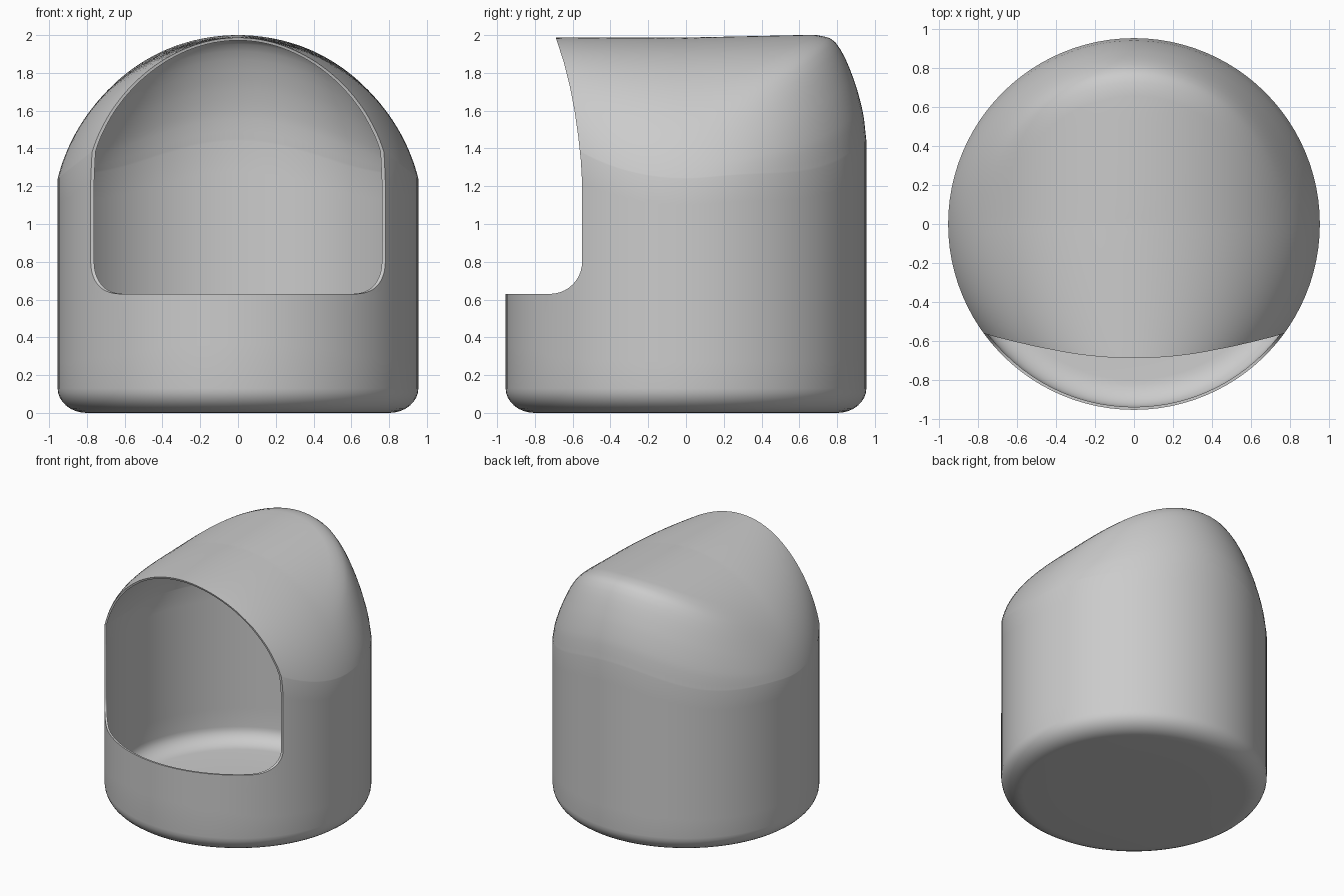
import bpy, bmesh, math

if "Cube" in bpy.data.objects:
    bpy.data.objects.remove(bpy.data.objects["Cube"], do_unlink=True)

R = 0.955          # body radius
SEG = 96           # columns around the body
WALL = 0.015       # shell thickness

grey = bpy.data.materials.new("plain grey")
grey.use_nodes = True
grey.diffuse_color = (0.6, 0.6, 0.6, 1)
grey.node_tree.nodes["Principled BSDF"].inputs["Base Color"].default_value = (0.6, 0.6, 0.6, 1)

# Round-over at the back: (radius, drop below the roof line)
DROP = [(0, 0), (0.70, 0), (0.76, 0.015), (0.80, 0.045), (0.84, 0.115),
        (0.88, 0.21), (0.91, 0.30), (0.94, 0.42), (R, 0.56)]


def drop(rho):
    for (r0, d0), (r1, d1) in zip(DROP, DROP[1:]):
        if rho <= r1:
            return d0 + (d1 - d0) * (rho - r0) / (r1 - r0)
    return DROP[-1][1]


def roof(x, y):
    """Barrel-vault height: narrows toward the front, rounds over at the back."""
    rho = math.hypot(x, y)
    w = max(math.sqrt(max(R * R - y * y, 0)), 0.6) if y < 0 else R
    r = 1.03 * w
    top = 1.987 + 0.013 * max(0, min(1, y / 0.6))
    z = top - r + math.sqrt(max(r * r - x * x, 0))
    if y > 0 and rho > 0:
        s = y / rho
        z -= drop(rho) * s * s * (3 - 2 * s)
    return z


def new_object(name, bm):
    bmesh.ops.recalc_face_normals(bm, faces=bm.faces)
    mesh = bpy.data.meshes.new(name)
    bm.to_mesh(mesh)
    bm.free()
    mesh.materials.append(grey)
    obj = bpy.data.objects.new(name, mesh)
    bpy.context.collection.objects.link(obj)
    return obj


# Closed body: floor, rounded foot, round wall and vaulted roof
base = [(0.45, 0.0), (0.80, 0.0)]
base += [(0.80 + 0.155 * math.sin(a), 0.13 * (1 - math.cos(a)))
         for a in (math.pi / 2 * i / 8 for i in range(1, 9))]
bm = bmesh.new()
rings = [[] for _ in range(len(base) + 8 + 28)]
for i in range(SEG):
    a = 2 * math.pi * i / SEG
    c, s = math.cos(a), math.sin(a)
    column = [(r * c, r * s, z) for r, z in base]
    rim = roof(R * c, R * s)
    column += [(R * c, R * s, 0.13 + (rim - 0.13) * k / 8) for k in range(1, 9)]
    for k in range(1, 29):
        r = R * math.cos(math.pi / 2 * k / 29)
        column.append((r * c, r * s, roof(r * c, r * s)))
    for ring, co in zip(rings, column):
        ring.append(bm.verts.new(co))
for lower, upper in zip(rings, rings[1:]):
    for i in range(SEG):
        j = (i + 1) % SEG
        bm.faces.new((lower[i], lower[j], upper[j], upper[i]))
for ring, z in ((rings[0], 0), (rings[-1], roof(0, 0))):
    pole = bm.verts.new((0, 0, z))
    for i in range(SEG):
        bm.faces.new((ring[i], ring[(i + 1) % SEG], pole))
body = new_object("hooded_shell", bm)

# Front opening cutter: side profile swept across x
profile = [(-1.2, 0.63), (-0.72, 0.63)]
profile += [(-0.72 + 0.17 * math.sin(a), 0.80 - 0.17 * math.cos(a))
            for a in (math.pi / 2 * i / 10 for i in range(1, 11))]
profile += [(-0.55, 1.22), (-0.557, 1.34), (-0.57, 1.46), (-0.59, 1.60),
            (-0.615, 1.73), (-0.645, 1.85), (-0.69, 1.99), (-0.72, 2.1), (-1.2, 2.1)]
bm = bmesh.new()
ends = [[bm.verts.new((x, y, z)) for y, z in profile] for x in (-1.2, 1.2)]
bm.faces.new(ends[0])
bm.faces.new(ends[1])
for i in range(len(profile)):
    j = (i + 1) % len(profile)
    bm.faces.new((ends[0][i], ends[0][j], ends[1][j], ends[1][i]))
cutter = new_object("opening_cutter", bm)
cutter.hide_render = True

# Hollow the body, cut the opening, then drop the cutter
hollow = body.modifiers.new("wall", 'SOLIDIFY')
hollow.thickness = WALL
hollow.offset = -1
cut = body.modifiers.new("opening", 'BOOLEAN')
cut.operation = 'DIFFERENCE'
cut.solver = 'EXACT'
cut.object = cutter
bpy.context.view_layer.objects.active = body
body.select_set(True)
for name in ("wall", "opening"):
    bpy.ops.object.modifier_apply(modifier=name)
bpy.data.objects.remove(cutter, do_unlink=True)
bpy.ops.object.shade_smooth_by_angle(angle=math.radians(40))
